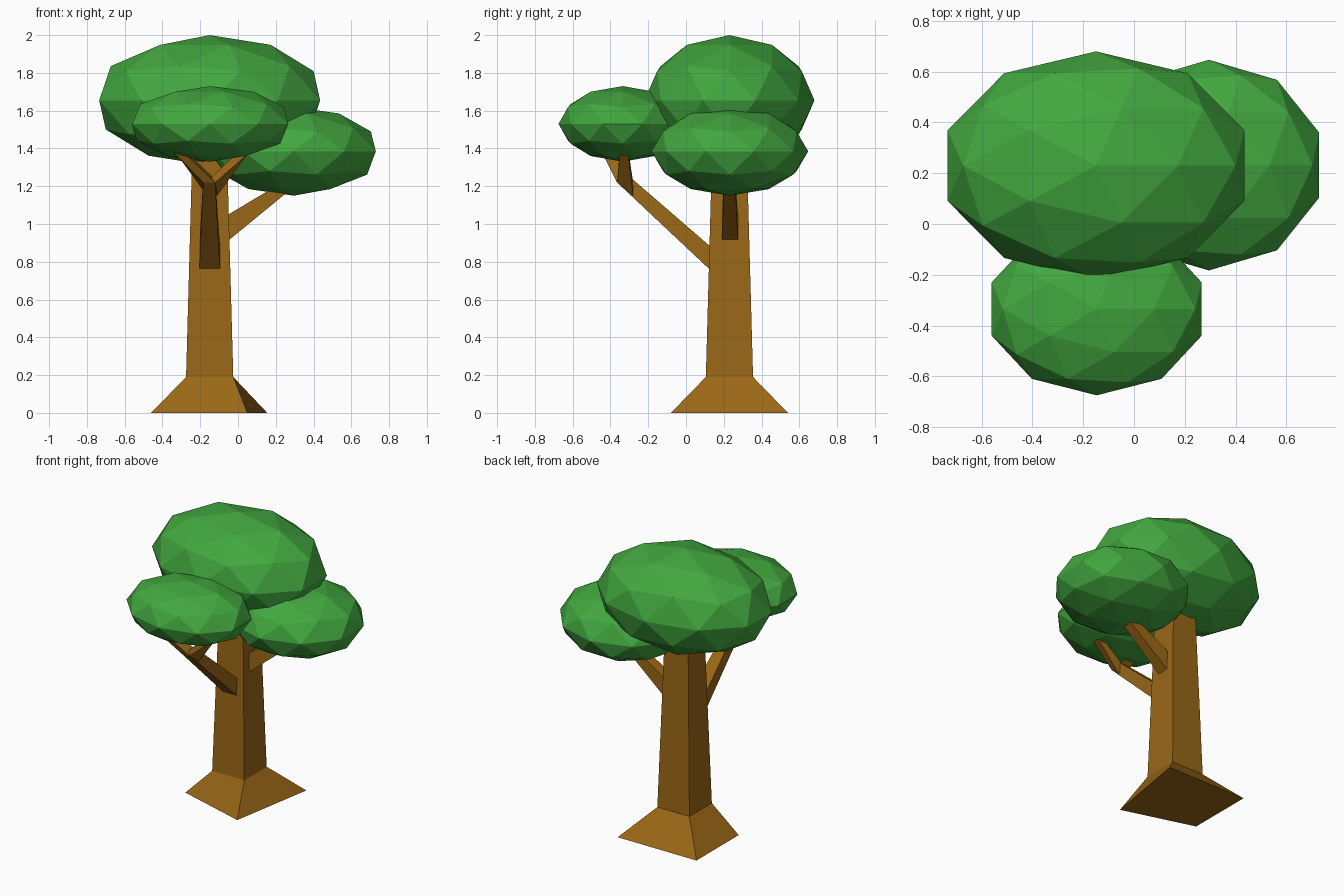
import bpy, bmesh
from mathutils import Matrix, Vector

if "Cube" in bpy.data.objects:
    bpy.data.objects.remove(bpy.data.objects["Cube"])


def material(name, rgb):
    m = bpy.data.materials.new(name)
    m.diffuse_color = (*rgb, 1)
    m.use_nodes = True
    m.node_tree.nodes["Principled BSDF"].inputs["Base Color"].default_value = m.diffuse_color
    return m


BARK = material("bark", (0.32, 0.135, 0.008))
LEAF = material("leaf", (0.055, 0.39, 0.05))


def finish(bm, name, mat):
    bmesh.ops.recalc_face_normals(bm, faces=bm.faces)
    me = bpy.data.meshes.new(name)
    bm.to_mesh(me)
    bm.free()
    me.materials.append(mat)
    ob = bpy.data.objects.new(name, me)
    bpy.context.collection.objects.link(ob)


def loft(name, rings):
    """Closed skin through four-sided rings."""
    bm = bmesh.new()
    vs = [[bm.verts.new(p) for p in ring] for ring in rings]
    for a, b in zip(vs, vs[1:]):
        for i in range(4):
            j = (i + 1) % 4
            bm.faces.new((a[i], a[j], b[j], b[i]))
    bm.faces.new(vs[0])
    bm.faces.new(vs[-1])
    finish(bm, name, BARK)


def square(cx, cy, z, h):
    return [(cx - h, cy - h, z), (cx + h, cy - h, z), (cx + h, cy + h, z), (cx - h, cy + h, z)]


def foliage(name, centre, radii):
    bm = bmesh.new()
    bmesh.ops.create_icosphere(bm, subdivisions=2, radius=1)
    bm.transform(Matrix.Translation(centre) @ Matrix.Diagonal((*radii, 1)))
    finish(bm, name, LEAF)


# Trunk with an uneven flared foot
foot = [(-0.46, 0.07, 0), (0.05, -0.08, 0), (0.155, 0.54, 0), (-0.46, 0.54, 0)]
loft("trunk", [foot, square(-0.15, 0.23, 0.19, 0.125), square(-0.15, 0.23, 1.45, 0.09)])

# Branch to the right crown
loft("right_branch", [
    [(-0.06, 0.19, 0.905), (-0.06, 0.275, 0.905), (-0.06, 0.275, 1.045), (-0.06, 0.19, 1.045)],
    [(0.30, 0.20, 1.20), (0.30, 0.262, 1.20), (0.25, 0.262, 1.23), (0.25, 0.20, 1.23)]])

# Branch to the front crown, with its fork
loft("front_branch", [
    [(-0.205, 0.13, 0.755), (-0.095, 0.13, 0.755), (-0.095, 0.13, 0.88), (-0.205, 0.13, 0.88)],
    [(-0.185, -0.365, 1.22), (-0.12, -0.365, 1.22), (-0.12, -0.28, 1.235), (-0.185, -0.28, 1.235)]])
loft("fork_right", [
    [(-0.11, -0.28, 1.15), (-0.12, -0.365, 1.22), (-0.16, -0.35, 1.23), (-0.15, -0.28, 1.22)],
    [(0.05, -0.305, 1.37), (0.05, -0.35, 1.37), (0.01, -0.35, 1.39), (0.01, -0.305, 1.39)]])
loft("fork_left", [
    [(-0.12, -0.365, 1.22), (-0.185, -0.365, 1.22), (-0.185, -0.29, 1.18), (-0.12, -0.29, 1.235)],
    [(-0.30, -0.45, 1.39), (-0.35, -0.45, 1.39), (-0.34, -0.40, 1.39), (-0.29, -0.40, 1.40)]])

# Foliage masses
foliage("top_foliage", Vector((-0.15, 0.23, 1.655)), (0.615, 0.45, 0.345))
foliage("right_foliage", Vector((0.295, 0.232, 1.385)), (0.457, 0.415, 0.235))
foliage("front_foliage", Vector((-0.147, -0.335, 1.53)), (0.435, 0.34, 0.2))
